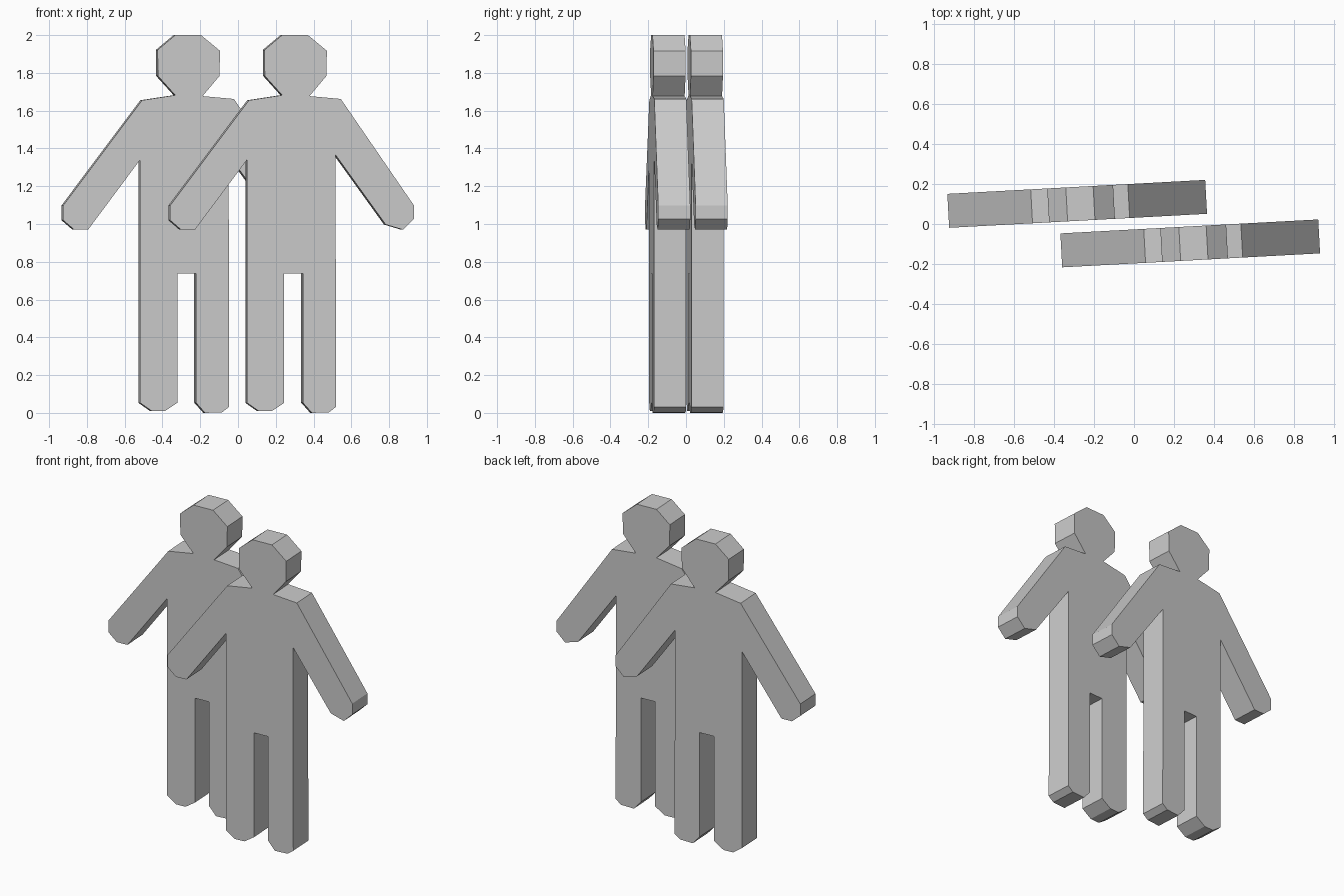
import bpy, bmesh, math

if "Cube" in bpy.data.objects:
    bpy.data.objects.remove(bpy.data.objects["Cube"])

# Outline of one cut-out person, clockwise from the head (x, z)
HEAD = [(-0.054, 2.0), (0.083, 2.0), (0.183, 1.917), (0.181, 1.784), (0.091, 1.677)]
RIGHT_ARM = [(0.257, 1.662), (0.645, 1.098), (0.645, 1.027), (0.586, 0.97),
             (0.495, 0.997), (0.229, 1.366)]
RIGHT_LEG = [(0.232, 0.032), (0.194, 0.003), (0.104, 0.0), (0.056, 0.054), (0.056, 0.737)]
LEFT_LEG = [(-0.043, 0.737), (-0.043, 0.053), (-0.110, 0.009), (-0.177, 0.009),
            (-0.240, 0.053), (-0.240, 1.340)]
LEFT_ARM = [(-0.516, 0.97), (-0.590, 0.97), (-0.648, 1.02), (-0.648, 1.098), (-0.230, 1.655)]
NECK_LEFT = [(-0.054, 1.682), (-0.146, 1.784), (-0.147, 1.922)]
OUTLINE = HEAD + RIGHT_ARM + RIGHT_LEG + LEFT_LEG + LEFT_ARM + NECK_LEFT
DEPTH = 0.17


def flat_person(name, x, y):
    """Extrude the outline into a slab, then turn it slightly about z."""
    bm = bmesh.new()
    face = bm.faces.new([bm.verts.new((px, -DEPTH / 2, pz)) for px, pz in OUTLINE])
    slab = bmesh.ops.extrude_face_region(bm, geom=[face], use_keep_orig=True)
    back = [v for v in slab["geom"] if isinstance(v, bmesh.types.BMVert)]
    bmesh.ops.translate(bm, verts=back, vec=(0, DEPTH, 0))
    bmesh.ops.recalc_face_normals(bm, faces=bm.faces)
    mesh = bpy.data.meshes.new(name)
    bm.to_mesh(mesh)
    bm.free()
    obj = bpy.data.objects.new(name, mesh)
    obj.location = (x, y, 0)
    obj.rotation_euler.z = math.radians(3.1)
    bpy.context.collection.objects.link(obj)


# Two overlapping figures, one behind the other
flat_person("front_figure", 0.283, -0.097)
flat_person("back_figure", -0.283, 0.101)
